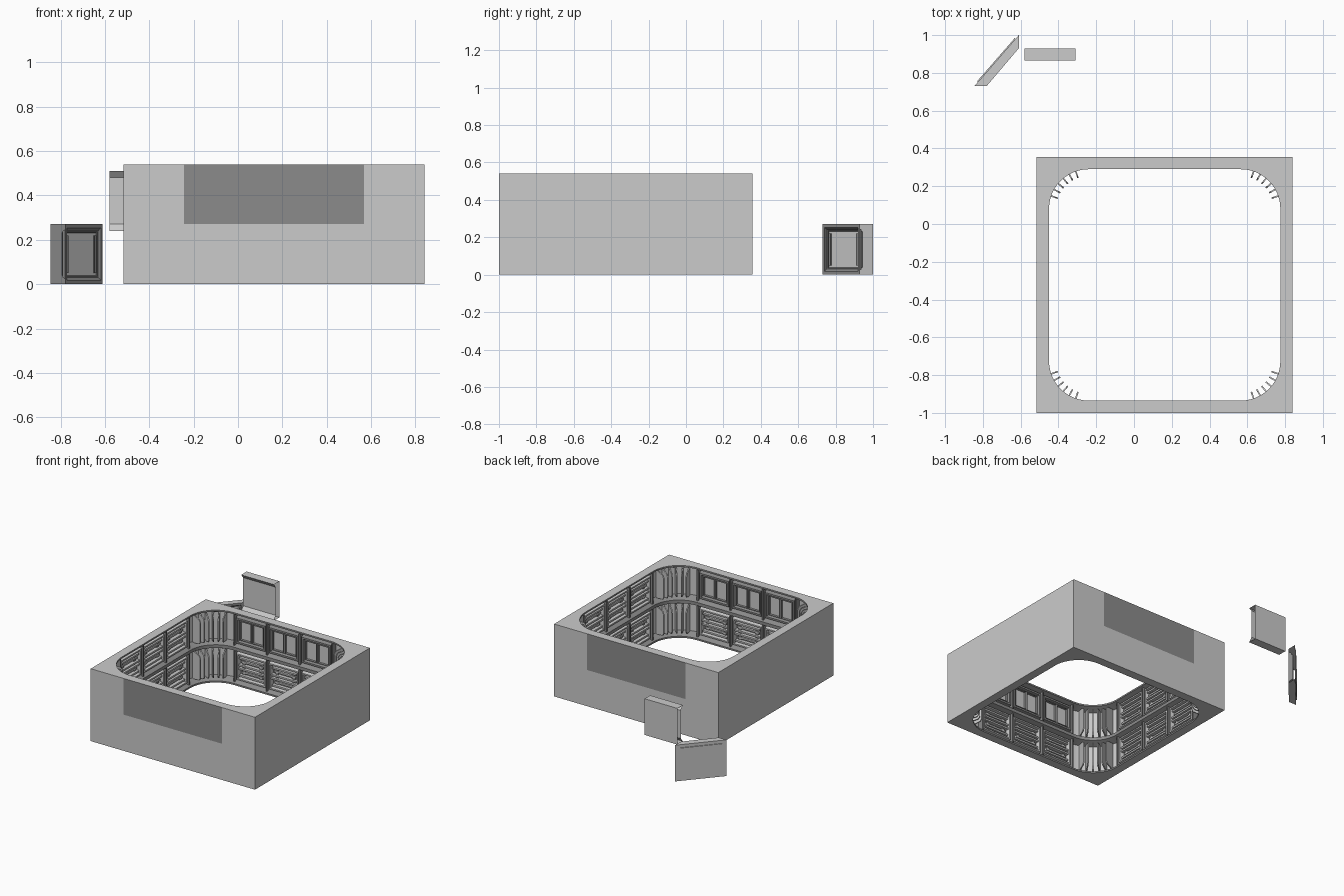
import bpy, bmesh
from math import sin, cos, pi, radians
from mathutils import Matrix, Vector

if "Cube" in bpy.data.objects:
    bpy.data.objects.remove(bpy.data.objects["Cube"])

CX, CY = 0.1625, -0.3225      # room centre
OUT, INN, R = 0.6775, 0.6125, 0.21
H = 0.27                      # storey height
K = INN - R                   # corner arc centre offset
LOCAL = Matrix.Translation((CX, CY, 0))
SIGNS = ((1, 1), (-1, 1), (-1, -1), (1, -1))

# Painted greys
mid = bpy.data.materials.new("mid_grey")
mid.diffuse_color = (.52, .52, .52, 1)
mid.use_nodes = True
mid.node_tree.nodes["Principled BSDF"].inputs["Base Color"].default_value = mid.diffuse_color
dark = bpy.data.materials.new("dark_grey")
dark.diffuse_color = (.26, .26, .26, 1)
dark.use_nodes = True
dark.node_tree.nodes["Principled BSDF"].inputs["Base Color"].default_value = dark.diffuse_color


def finish(bm, name, mats=(), merge=False):
    if merge:
        bmesh.ops.remove_doubles(bm, verts=bm.verts, dist=1e-5)
    me = bpy.data.meshes.new(name)
    for m in mats:
        me.materials.append(m)
    bm.to_mesh(me)
    bm.free()
    ob = bpy.data.objects.new(name, me)
    bpy.context.collection.objects.link(ob)
    return ob


def face(bm, pts, mat=0):
    f = bm.faces.new([bm.verts.new(p) for p in pts])
    f.material_index = mat


def box(bm, f, x0, x1, d0, d1, z0, z1, mat=0):
    """Box in panel space (along, depth, height) placed by map f."""
    v = [bm.verts.new(f(x, d, z)) for d in (d0, d1) for x, z in
         ((x0, z0), (x1, z0), (x1, z1), (x0, z1))]
    for q in ((0, 1, 2, 3), (7, 6, 5, 4), (1, 0, 4, 5), (2, 1, 5, 6), (3, 2, 6, 7), (0, 3, 7, 4)):
        bm.faces.new([v[i] for i in q]).material_index = mat


def nested(bm, f, cx, cz, rects, cap=True, mat=0, capmat=0):
    """Concentric rectangles (half width, half height, depth) joined into a moulded frame."""
    prev = None
    for w, h, d in rects:
        loop = [bm.verts.new(f(cx + sx * w, d, cz + sz * h))
                for sx, sz in ((-1, -1), (1, -1), (1, 1), (-1, 1))]
        if prev:
            for i in range(4):
                j = (i + 1) % 4
                bm.faces.new((prev[i], prev[j], loop[j], loop[i])).material_index = mat
        prev = loop
    if cap:
        bm.faces.new(prev).material_index = capmat


def wall_map(k):
    m = LOCAL @ Matrix.Rotation(k * pi / 2, 4, 'Z') @ Matrix.Translation((0, INN, 0))
    return lambda x, d, z: m @ Vector((x, d, z))


def rounded(d, n=12):
    """Rounded square path pushed outward by d."""
    pts = []
    for q, (sx, sy) in enumerate(SIGNS):
        for i in range(n + 1):
            a = (q + i / n) * pi / 2
            pts.append((CX + sx * K + (R + d) * cos(a), CY + sy * K + (R + d) * sin(a), q))
    return pts


# Outer shell: sides plus top and bottom rims
bm = bmesh.new()
for k in range(4):
    f = wall_map(k)
    D = OUT - INN

    def side(x0, x1, z0, z1, mat=0):
        face(bm, [f(x1, D, z0), f(x0, D, z0), f(x0, D, z1), f(x1, D, z1)], mat)
    if k % 2:
        side(-OUT, OUT, 0, 2 * H)
    else:  # window walls: dark backing on the upper storey
        side(-OUT, -0.405, 0, 2 * H)
        side(0.405, OUT, 0, 2 * H)
        side(-0.405, 0.405, 0, H)
        side(-0.405, 0.405, H, 2 * H, 1)
corner = [(CX + sx * OUT, CY + sy * OUT) for sx, sy in SIGNS]
path = rounded(0)
for z in (0, 2 * H):
    for i, a in enumerate(path):
        b = path[(i + 1) % len(path)]
        p = [(a[0], a[1], z), (*corner[a[2]], z)]
        if a[2] != b[2]:
            p.append((*corner[b[2]], z))
        p.append((b[0], b[1], z))
        face(bm, p if z else p[::-1])
finish(bm, "outer_shell", (mid, dark), True)

# Inner lining: channel profile swept round the room on each storey
profile = [(0, 0), (0, .012), (.05, .036), (.05, .234), (0, .258), (0, H)]
for level in range(2):
    bm = bmesh.new()
    rings = [[bm.verts.new((x, y, z + level * H)) for x, y, _ in rounded(d)] for d, z in profile]
    n = len(rings[0])
    for s, (a, b) in enumerate(zip(rings, rings[1:])):
        for i in range(n):
            j = (i + 1) % n
            bm.faces.new((a[i], b[i], b[j], a[j])).material_index = 0 if s == 2 else 1
    ob = finish(bm, f"inner_lining_{level}", (mid, dark))
    for p in ob.data.polygons:
        p.use_smooth = True
    bpy.context.view_layer.objects.active = ob
    ob.select_set(True)
    bpy.ops.object.shade_smooth_by_angle(angle=radians(25))
    ob.select_set(False)

# Radial ribs in the rounded corners
bm = bmesh.new()
rib = [(.05, .03), (-.025, .045), (-.037, .065), (-.037, .205), (-.025, .225), (.05, .24)]
for q, (sx, sy) in enumerate(SIGNS):
    for i in range(6):
        ang = q * pi / 2 + radians(19 + i * 10.4)
        m = Matrix.Translation((CX + sx * K, CY + sy * K, 0)) @ Matrix.Rotation(ang, 4, 'Z')
        for level in range(2):
            s = [[bm.verts.new(m @ Vector((R + d, t, z + level * H))) for d, z in rib]
                 for t in (-.004, .004)]
            bm.faces.new(s[0])
            bm.faces.new(s[1][::-1])
            for a in range(6):
                b = (a + 1) % 6
                bm.faces.new((s[0][b], s[0][a], s[1][a], s[1][b]))
bmesh.ops.recalc_face_normals(bm, faces=bm.faces)
finish(bm, "corner_ribs", (mid,))

# Wall modules: twin-pane windows or slatted shelves, three per wall and storey
win, shelf = bmesh.new(), bmesh.new()
for k in range(4):
    f = wall_map(k)
    for level in range(2):
        cz = (level + .5) * H
        for c in (-.27, 0, .27):
            if level and k % 2 == 0:
                nested(win, f, c, cz, [(.128, .104, .05), (.12, .095, .012), (.108, .082, .012),
                                       (.102, .076, .03)], False, 1)
                for s in (-1, 1):
                    nested(win, f, c + s * .051, cz, [(.051, .076, .03), (.046, .071, .022),
                                                      (.043, .068, .022), (.041, .066, .036)],
                           True, 1, 0)
            else:
                nested(shelf, f, c, cz, [(.128, .104, .05), (.12, .096, .015), (.11, .086, .015),
                                         (.104, .08, .046)], True, 0, 1)
                for i, (w, d) in enumerate(((.1, .02), (.085, .03), (.104, .018),
                                            (.104, .018), (.09, .028), (.1, .02))):
                    z = cz - .065 + i * .026
                    box(shelf, f, c - w, c + w, d, .046, z - .006, z + .006)
                for s in (-1, 1):
                    box(shelf, f, c + s * .07 - .012, c + s * .07 + .012, .034, .046,
                        cz - .055, cz + .055, 1)
        # posts between modules
        for x in (-.405, -.135, .135, .405):
            box(shelf, f, x - .005, x + .005, .008, .05, cz - .115, cz + .115, 1)
finish(win, "window_modules", (mid, dark))
finish(shelf, "shelf_modules", (mid, dark))

# Loose plain panel: hollow folded section with open ends
bm = bmesh.new()
fold = [(.93, .24), (.865, .24), (.89, .27), (.89, .48), (.865, .51), (.93, .51)]
for (y0, z0), (y1, z1) in zip(fold, fold[1:] + fold[:1]):
    face(bm, [(-.58, y0, z0), (-.31, y0, z0), (-.31, y1, z1), (-.58, y1, z1)])
finish(bm, "loose_plain_panel", (), True)


# Loose diagonal panel: mitred open ends, moulded front and raised back plate
def diag(x, d, z):
    t, u = x / .27 + .5, d / .065
    inner = Vector((-.78, .73, 0)).lerp(Vector((-.61, .93, 0)), t)
    outer = Vector((-.845, .73, 0)).lerp(Vector((-.61, 1.0, 0)), t)
    p = inner.lerp(outer, u)
    return Vector((p.x, p.y, z))


bm = bmesh.new()
nested(bm, diag, 0, .135, [(.135, .135, 0), (.122, .118, 0), (.108, .105, .03),
                           (.1, .1, .03), (.096, .096, .045)], True, 1, 0)
a, D = .135, .065
face(bm, [diag(a, D, 0), diag(-a, D, 0), diag(-a, D, H), diag(a, D, H)])
for z in (0, H):
    face(bm, [diag(-a, 0, z), diag(a, 0, z), diag(a, D, z), diag(-a, D, z)][::1 if z else -1])
nested(bm, lambda x, d, z: diag(-x, d, z), 0, .135, [(.112, .112, D), (.112, .112, D + .008)])
for s in (-1, 1):
    box(bm, diag, s * .09 - .006, s * .09 + .006, .02, .045, .05, .22, 1)
finish(bm, "loose_diagonal_panel", (mid, dark))
